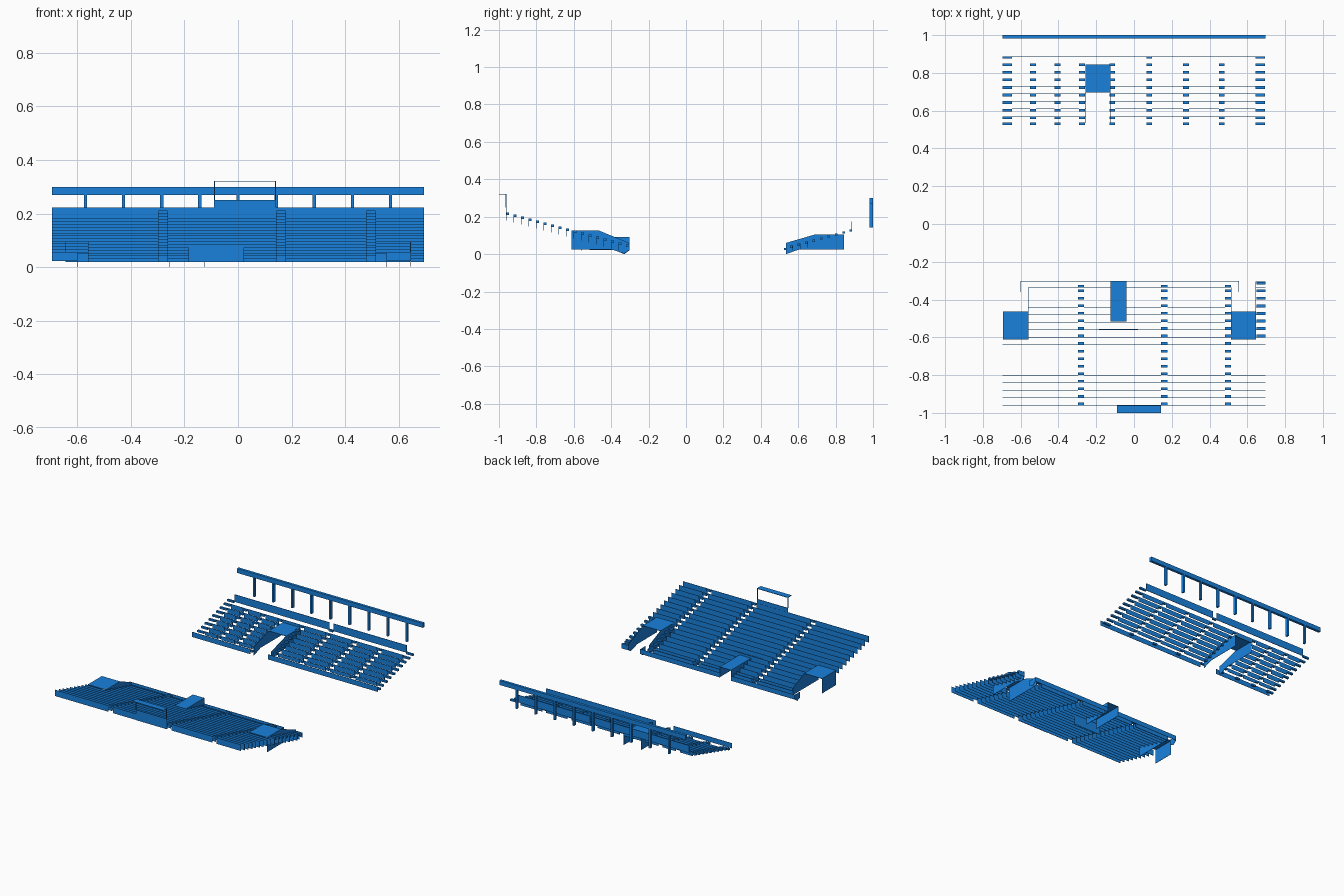
import bpy, bmesh

if "Cube" in bpy.data.objects:
    bpy.data.objects.remove(bpy.data.objects["Cube"])

mat = bpy.data.materials.new("stand_blue")
mat.diffuse_color = (0.01, 0.22, 0.72, 1)
mat.use_nodes = True
mat.node_tree.nodes["Principled BSDF"].inputs["Base Color"].default_value = mat.diffuse_color
T = 0.002      # sheet thickness
W = 0.695      # half width of the stands


def finish(name, bm):
    bmesh.ops.recalc_face_normals(bm, faces=bm.faces)
    me = bpy.data.meshes.new(name)
    bm.to_mesh(me)
    bm.free()
    ob = bpy.data.objects.new(name, me)
    bpy.context.collection.objects.link(ob)
    me.materials.append(mat)


def boxes(name, items):
    """One object from boxes given as (x0, x1, y0, y1, z0, z1)."""
    bm = bmesh.new()
    for x0, x1, y0, y1, z0, z1 in items:
        vs = bmesh.ops.create_cube(bm, size=1)["verts"]
        for v in vs:
            v.co = (x1 if v.co.x > 0 else x0, y1 if v.co.y > 0 else y0, z1 if v.co.z > 0 else z0)
    finish(name, bm)


def side_wall(name, x, profile):
    """Thin upright sheet with a (y, z) outline."""
    bm = bmesh.new()
    f = bm.faces.new([bm.verts.new((x - T / 2, y, z)) for y, z in profile])
    new = bmesh.ops.extrude_face_region(bm, geom=[f])["geom"]
    bmesh.ops.translate(bm, vec=(T, 0, 0), verts=[v for v in new if isinstance(v, bmesh.types.BMVert)])
    finish(name, bm)


def spans(gaps, a=-W, b=W):
    """Pieces of a..b left after removing the gaps."""
    out = []
    for g0, g1 in sorted(gaps):
        if g0 > a + 0.001:
            out.append((a, g0))
        a = max(a, g1)
    if b > a + 0.001:
        out.append((a, b))
    return out


def stand(name, ys, height, aisles, openings, facing, drop):
    """Rows of upright seat panels cut by aisles, with a small step per row."""
    rows, steps = [], []
    for y in ys:
        z = height(y)
        holes = openings(y)
        gaps = [(x - w / 2, x + w / 2) for x, w in aisles] + holes
        for a, b in spans(gaps):
            rows.append((a, b, y - T / 2, y + T / 2, max(z - drop, 0.02), z))
        for x, w in aisles:
            if not any(g0 < x < g1 for g0, g1 in holes):
                ya, yb = sorted((y, y + facing * 0.014))
                steps.append((x - w / 2, x + w / 2, ya, yb, z - 0.012, z))
    boxes(name + "_seat_rows", rows)
    boxes(name + "_aisle_steps", steps)


# Front stand
def front_height(y):
    return 0.222 - (y + 0.96) * 0.268


def front_holes(y):
    holes = []
    if y > -0.605:
        holes += [(-W, -0.56), (0.515, 0.645)]
    if y > -0.515:
        holes.append((-0.125, -0.04))
    return holes


stand("front_stand", [-0.96 + 0.04 * i for i in range(16)] + [-0.337], front_height,
      [(-0.28, 0.033), (0.16, 0.033), (0.497, 0.033)], front_holes, 1, 0.042)
boxes("front_stand_end_steps", [(0.648, W, y, y + 0.014, front_height(y) - 0.012, front_height(y))
                                for y in [-0.60 + 0.04 * i for i in range(8)]])
boxes("front_stand_field_wall", [(a, b, -0.304, -0.302, 0.02, 0.052)
                                 for a, b in [(-0.6, -0.125), (-0.04, 0.555), (0.645, W)]])

# Front stand tunnels at both ends
for side, x0, x1 in [("left", -W + T, -0.56), ("right", 0.515, 0.645)]:
    boxes(side + "_tunnel_roof", [(x0, x1, -0.612, -0.463, 0.122, 0.125)])
    for x in (x0, x1):
        if x < -0.6:
            outline = [(-0.612, 0.025), (-0.612, 0.125), (-0.463, 0.125), (-0.463, 0.025)]
        elif x > 0.6:
            outline = [(-0.612, 0.025), (-0.612, 0.125), (-0.463, 0.125), (-0.305, 0.06),
                       (-0.305, 0.02), (-0.33, 0.003), (-0.40, 0.025)]
        else:
            outline = [(-0.612, 0.025), (-0.612, 0.125), (-0.463, 0.125), (-0.34, 0.072), (-0.34, 0.025)]
        side_wall(side + "_tunnel_wall", x, outline)
for x in (-0.60, 0.555):
    side_wall("tunnel_entry_wall", x, [(-0.36, 0.012), (-0.36, 0.05), (-0.303, 0.05), (-0.303, 0.02), (-0.33, 0.0)])

# Centre covered entrance with cross wall behind
boxes("centre_entrance_roof", [(-0.125, -0.04, -0.515, -0.303, 0.088, 0.091)])
boxes("centre_entrance_walls", [(x - T / 2, x + T / 2, -0.515, -0.303, 0.022, 0.09) for x in (-0.124, -0.041)])
boxes("centre_cross_wall", [(-0.185, 0.022, -0.558, -0.556, 0.02, 0.086)])

# Viewing box on the back of the front stand
boxes("viewing_box_roof", [(-0.09, 0.142, -1.0, -0.96, 0.319, 0.322)])
boxes("viewing_box_panel", [(-0.09, 0.142, -0.963, -0.96, 0.18, 0.25)])
boxes("viewing_box_posts", [(x, x + 0.004, -0.964, -0.96, 0.25, 0.32) for x in (-0.09, 0.138)])


# Back stand
def back_height(y):
    return 0.045 + (y - 0.57) * 0.275


back_aisles = [(-0.67, 0.05), (-0.535, 0.03), (-0.405, 0.03), (-0.275, 0.03), (-0.115, 0.03),
               (0.08, 0.03), (0.275, 0.03), (0.465, 0.03), (0.668, 0.052)]
stand("back_stand", [0.57 + 0.04 * i for i in range(8)], back_height, back_aisles,
      lambda y: [(-0.257, -0.125)] if y < 0.84 else [], -1, 0.032)
boxes("back_stand_lower_steps", [(x - w / 2, x + w / 2, 0.525, 0.538, 0.022, 0.034) for x, w in back_aisles])
boxes("back_stand_upper_steps", [(x - w / 2, x + w / 2, 0.875, 0.888, 0.12, 0.132)
                                 for x, w in (back_aisles[0], back_aisles[5], back_aisles[8])])
boxes("back_stand_field_wall", [(a, b, 0.499, 0.501, 0.022, 0.056) for a, b in spans([(-0.257, -0.125)])])
boxes("back_stand_rear_wall", [(a, b, 0.884, 0.887, 0.125, 0.175)
                               for a, b in spans([(0.065, 0.095)], -0.645, 0.642)])

# Back stand tunnel
boxes("back_tunnel_roof", [(-0.257, -0.125, 0.695, 0.845, 0.102, 0.105)])
for x in (-0.256, -0.126):
    side_wall("back_tunnel_wall", x, [(0.535, 0.0), (0.535, 0.06), (0.69, 0.105), (0.845, 0.105),
                                      (0.845, 0.025), (0.605, 0.025)])

# Raised beam on posts behind the back stand
boxes("rear_beam", [(-W, W, 0.982, 1.0, 0.27, 0.30)])
boxes("rear_beam_posts", [(x - 0.006, x + 0.006, 0.982, 1.0, 0.142, 0.27)
                          for x in [-0.57 + 0.1425 * i for i in range(9)]])
